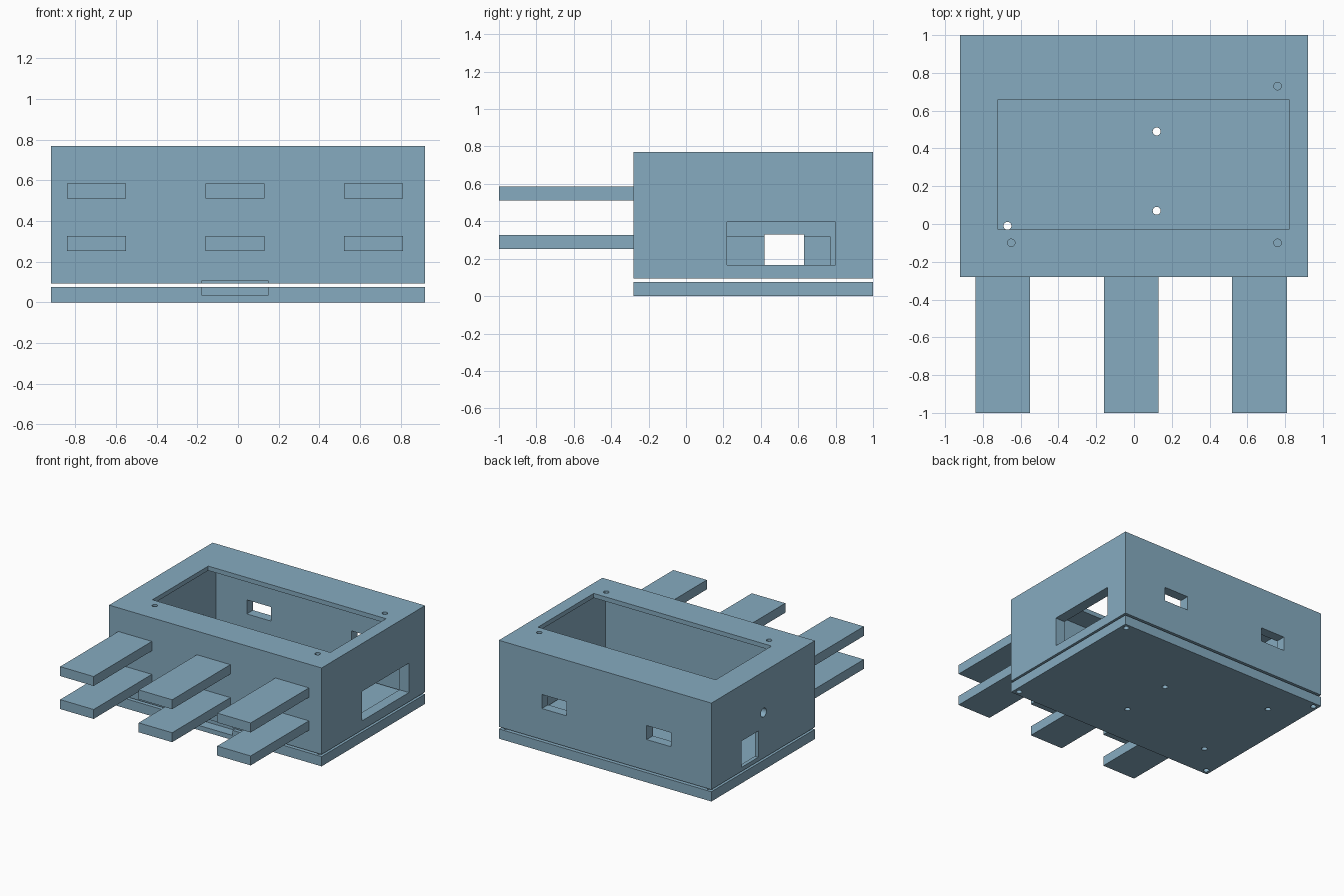
import bpy

if "Cube" in bpy.data.objects:
    bpy.data.objects.remove(bpy.data.objects["Cube"])

# Single painted colour
blue = bpy.data.materials.new("dusty blue")
blue.diffuse_color = (0.24, 0.41, 0.53, 1)
blue.use_nodes = True
blue.node_tree.nodes["Principled BSDF"].inputs["Base Color"].default_value = blue.diffuse_color


def block(name, x0, x1, y0, y1, z0, z1):
    """Axis-aligned box given by its limits."""
    bpy.ops.mesh.primitive_cube_add(
        size=1, location=((x0 + x1) / 2, (y0 + y1) / 2, (z0 + z1) / 2))
    ob = bpy.context.object
    ob.name = name
    ob.scale = (x1 - x0, y1 - y0, z1 - z0)
    bpy.ops.object.transform_apply(location=True, rotation=True, scale=True)
    ob.data.materials.append(blue)
    return ob


def rod(x, y, z, radius, length, rotation=(0, 0, 0)):
    """Round cutter centred on a point."""
    bpy.ops.mesh.primitive_cylinder_add(
        vertices=24, radius=radius, depth=length, location=(x, y, z), rotation=rotation)
    bpy.ops.object.transform_apply(location=True, rotation=True, scale=True)
    bpy.context.object.data.materials.append(blue)
    return bpy.context.object


def cut(target, cutter):
    """Subtract the cutter and throw it away."""
    mod = target.modifiers.new("cut", 'BOOLEAN')
    mod.operation = 'DIFFERENCE'
    mod.solver = 'EXACT'
    mod.object = cutter
    bpy.context.view_layer.objects.active = target
    bpy.ops.object.modifier_apply(modifier=mod.name)
    bpy.data.objects.remove(cutter, do_unlink=True)


corner_screws = [(x, y) for x in (-0.88, 0.88) for y in (-0.24, 0.96)]

# Housing: open below, with a thin roof lip around the top window
housing = block("housing", -0.92, 0.92, -0.28, 1.0, 0.093, 0.77)
cut(housing, block("cavity", -0.838, 0.838, -0.2, 0.923, 0.0, 0.735))
cut(housing, block("top_window", -0.72, 0.82, -0.03, 0.66, 0.6, 0.9))

# Right side opening, left port with board pocket, left round jack
cut(housing, block("right_opening", 0.7, 1.1, 0.22, 0.80, 0.165, 0.395))
cut(housing, block("board_pocket", -0.89, -0.7, -0.06, 0.77, 0.0, 0.32))
cut(housing, block("left_port", -1.1, -0.7, 0.42, 0.63, 0.125, 0.33))
cut(housing, rod(-0.9, 0.354, 0.45, 0.035, 0.3, (0, 1.5707963, 0)))

# Two back windows
for x0, x1 in ((-0.57, -0.36), (0.335, 0.548)):
    cut(housing, block("back_window", x0, x1, 0.8, 1.2, 0.335, 0.445))

# Screw holes in the roof and in the bottom rim
for x, y in ((0.76, 0.73), (0.76, -0.10), (-0.65, -0.10)):
    cut(housing, rod(x, y, 0.77, 0.02, 0.2))
for x, y in corner_screws:
    cut(housing, rod(x, y, 0.1, 0.02, 0.3))

# Base plate with corner and board mounting holes
plate = block("base_plate", -0.92, 0.92, -0.28, 1.0, 0.0, 0.076)
board_holes = [(0.12, 0.49), (0.12, 0.07), (-0.67, -0.01), (-0.655, 0.72)]
for x, y in corner_screws + board_holes:
    cut(plate, rod(x, y, 0.04, 0.021, 0.3))

# Front slot shared by housing and plate
for part in (housing, plate):
    cut(part, block("front_slot", -0.18, 0.15, -0.4, -0.2, 0.036, 0.105))

# Six flat prongs in front, three columns by two rows
for x in (-0.695, -0.015, 0.665):
    for z in (0.29, 0.548):
        block("prong", x - 0.145, x + 0.145, -1.0, -0.275, z - 0.037, z + 0.037)

# Smooth only the round hole walls
for part in (housing, plate):
    bpy.ops.object.select_all(action='DESELECT')
    part.select_set(True)
    bpy.context.view_layer.objects.active = part
    bpy.ops.object.shade_smooth_by_angle(angle=0.5)
